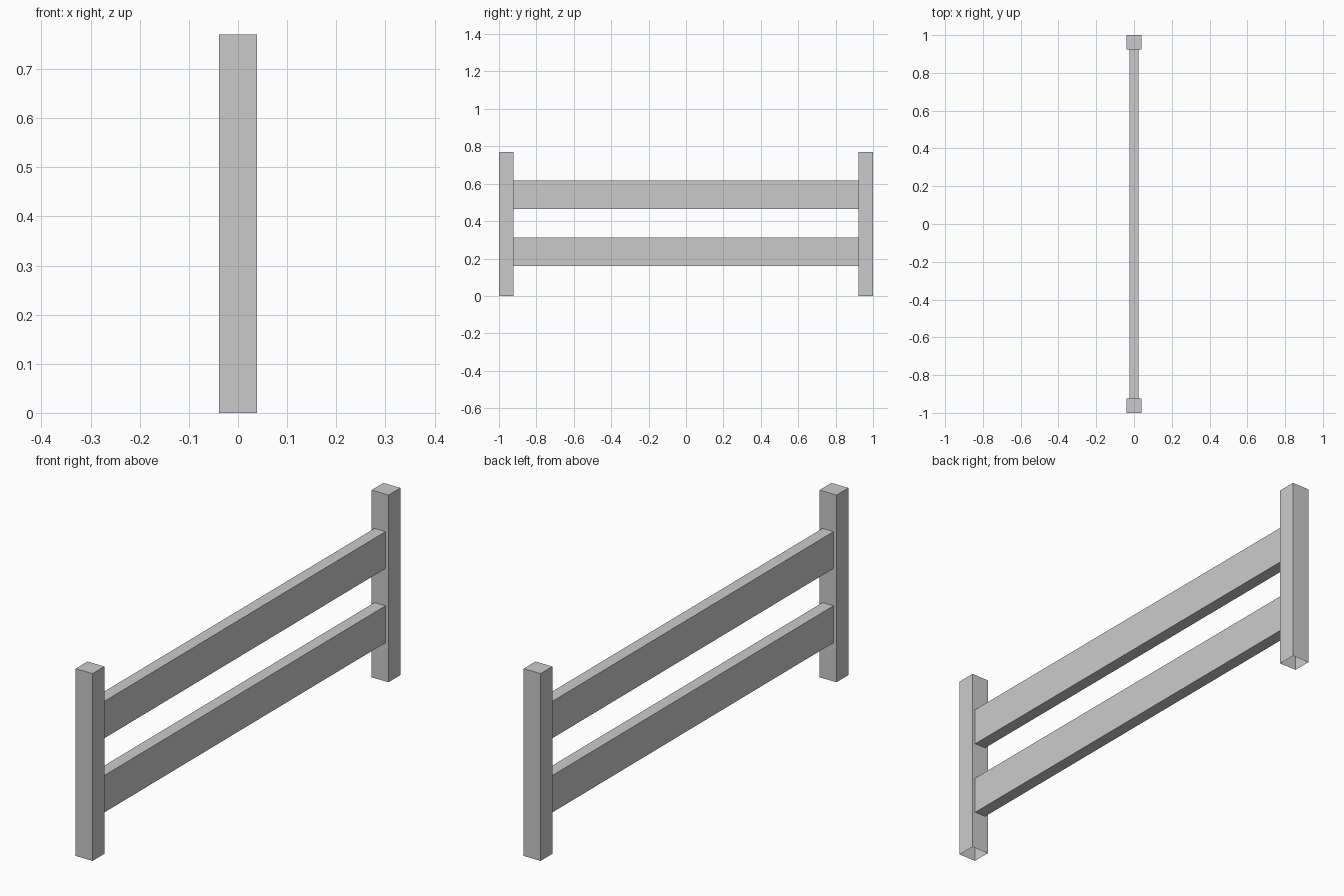
import bpy, bmesh
from mathutils import Vector

if "Cube" in bpy.data.objects:
    bpy.data.objects.remove(bpy.data.objects["Cube"])


def box(name, lo, hi, open_sides):
    """Box from corner lo to corner hi, leaving out faces whose normal is in open_sides."""
    lo, hi = Vector(lo), Vector(hi)
    bm = bmesh.new()
    bmesh.ops.create_cube(bm, size=1)
    bm.normal_update()
    hidden = [f for f in bm.faces
              if any(f.normal.dot(Vector(d)) > 0.9 for d in open_sides)]
    bmesh.ops.delete(bm, geom=hidden, context='FACES_ONLY')
    size = hi - lo
    for v in bm.verts:
        v.co = Vector([c * s for c, s in zip(v.co, size)])
    mesh = bpy.data.meshes.new(name)
    bm.to_mesh(mesh)
    bm.free()
    obj = bpy.data.objects.new(name, mesh)
    obj.location = (lo + hi) / 2
    bpy.context.collection.objects.link(obj)
    return obj


POST, HEIGHT = 0.077, 0.77
RAIL_HALF, RAIL_HEIGHT = 0.025, 0.152
INNER = 1 - POST

# End posts, open underneath where they meet the ground
for name, y in (("front_post", -1), ("back_post", INNER)):
    box(name, (-POST / 2, y, 0), (POST / 2, y + POST, HEIGHT), [(0, 0, -1)])

# Horizontal rails, open where they butt against the posts
for name, z in (("lower_rail", 0.159), ("upper_rail", 0.464)):
    box(name, (-RAIL_HALF, -INNER, z), (RAIL_HALF, INNER, z + RAIL_HEIGHT),
        [(0, 1, 0), (0, -1, 0)])
